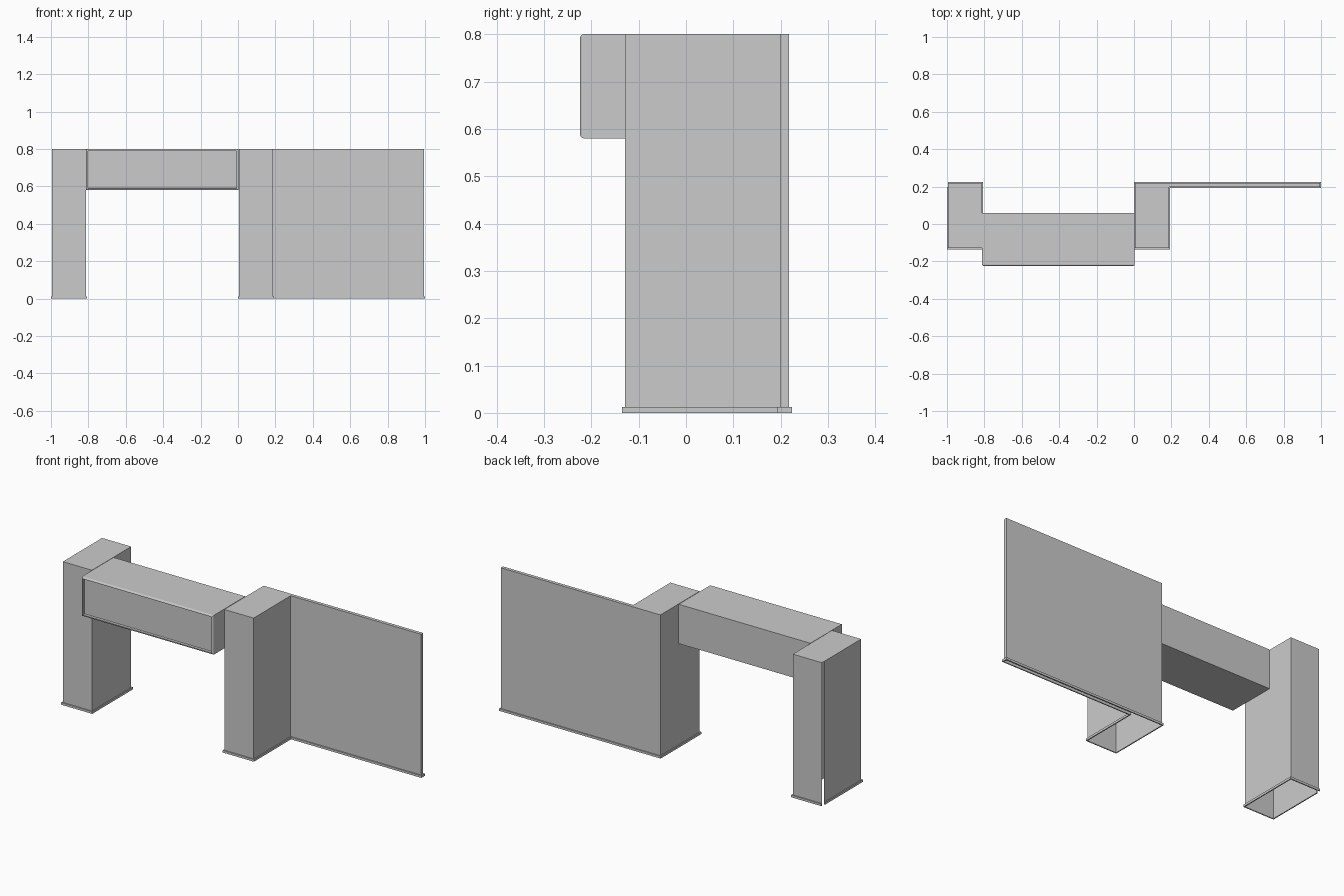
import bpy, bmesh
from mathutils import Vector

if "Cube" in bpy.data.objects:
    bpy.data.objects.remove(bpy.data.objects["Cube"])

TOP, SKIRT_H, SKIRT_T = 0.8, 0.0125, 0.006


def finish(name, bm, fix=True):
    if fix:
        bmesh.ops.recalc_face_normals(bm, faces=bm.faces[:])
    me = bpy.data.meshes.new(name)
    bm.to_mesh(me)
    bm.free()
    ob = bpy.data.objects.new(name, me)
    bpy.context.collection.objects.link(ob)
    return ob


def shell(name, pts, closed):
    """Hollow walls with a flat top, open underneath (points run counter-clockwise)."""
    bm = bmesh.new()
    lo = [bm.verts.new((x, y, 0)) for x, y in pts]
    hi = [bm.verts.new((x, y, TOP)) for x, y in pts]
    n = len(pts)
    for i in range(n if closed else n - 1):
        j = (i + 1) % n
        bm.faces.new((lo[i], lo[j], hi[j], hi[i]))
    bm.faces.new(hi)
    return finish(name, bm, False)


def outset(pts, closed, d):
    """Offset a counter-clockwise right-angled outline outwards by d."""
    p = [Vector(q) for q in pts]
    n = len(p)
    norm = []
    for i in range(n):
        e = (p[(i + 1) % n] - p[i]).normalized()
        norm.append(Vector((e.y, -e.x)) * d)
    out = []
    for i in range(n):
        if not closed and i == 0:
            out.append(p[i] + norm[0])
        elif not closed and i == n - 1:
            out.append(p[i] + norm[i - 1])
        else:
            out.append(p[i] + norm[i - 1] + norm[i])
    return out


def skirting(name, pts, closed):
    """Low strip running around the foot of the walls."""
    bm = bmesh.new()
    outer = outset(pts, closed, SKIRT_T)
    rings = [[bm.verts.new((a[0], a[1], 0)), bm.verts.new((b[0], b[1], 0)),
              bm.verts.new((b[0], b[1], SKIRT_H)), bm.verts.new((a[0], a[1], SKIRT_H))]
             for a, b in zip(pts, outer)]
    n = len(pts)
    for i in range(n if closed else n - 1):
        r, s = rings[i], rings[(i + 1) % n]
        for k in range(4):
            m = (k + 1) % 4
            bm.faces.new((r[k], s[k], s[m], r[m]))
    if not closed:
        bm.faces.new(rings[0])
        bm.faces.new(rings[-1])
    return finish(name, bm)


FRONT, BACK, PANEL = -0.129, 0.218, 0.199

# Left post: outer wall stops short of the back corner
left = [(-0.994, PANEL), (-0.994, FRONT), (-0.814, FRONT), (-0.814, BACK), (-0.994, BACK)]
# Right post running into the thin wall panel
right = [(0.006, FRONT), (0.187, FRONT), (0.187, PANEL), (0.994, PANEL),
         (0.994, BACK), (0.006, BACK)]
for side, pts, closed in (("left_post", left, False), ("right_post_and_wall", right, True)):
    shell(side, pts, closed)
    skirting(side + "_skirting", pts, closed)

# Header beam with a recessed front panel and rounded front rim
x0, x1, y0, y1, z0, z1 = -0.812, 0.003, -0.224, 0.06, 0.58, TOP
bm = bmesh.new()
bmesh.ops.create_cube(bm, size=1)
for v in bm.verts:
    v.co = (x1 if v.co.x > 0 else x0, y1 if v.co.y > 0 else y0, z1 if v.co.z > 0 else z0)
front = min(bm.faces, key=lambda f: f.calc_center_median().y)
rim = list(front.edges)
bmesh.ops.inset_individual(bm, faces=[front], thickness=0.014)
bmesh.ops.inset_individual(bm, faces=[front], thickness=0.002, depth=-0.012)
bmesh.ops.bevel(bm, geom=rim, offset=0.008, segments=3, profile=0.5, affect='EDGES')
finish("header_beam", bm)
